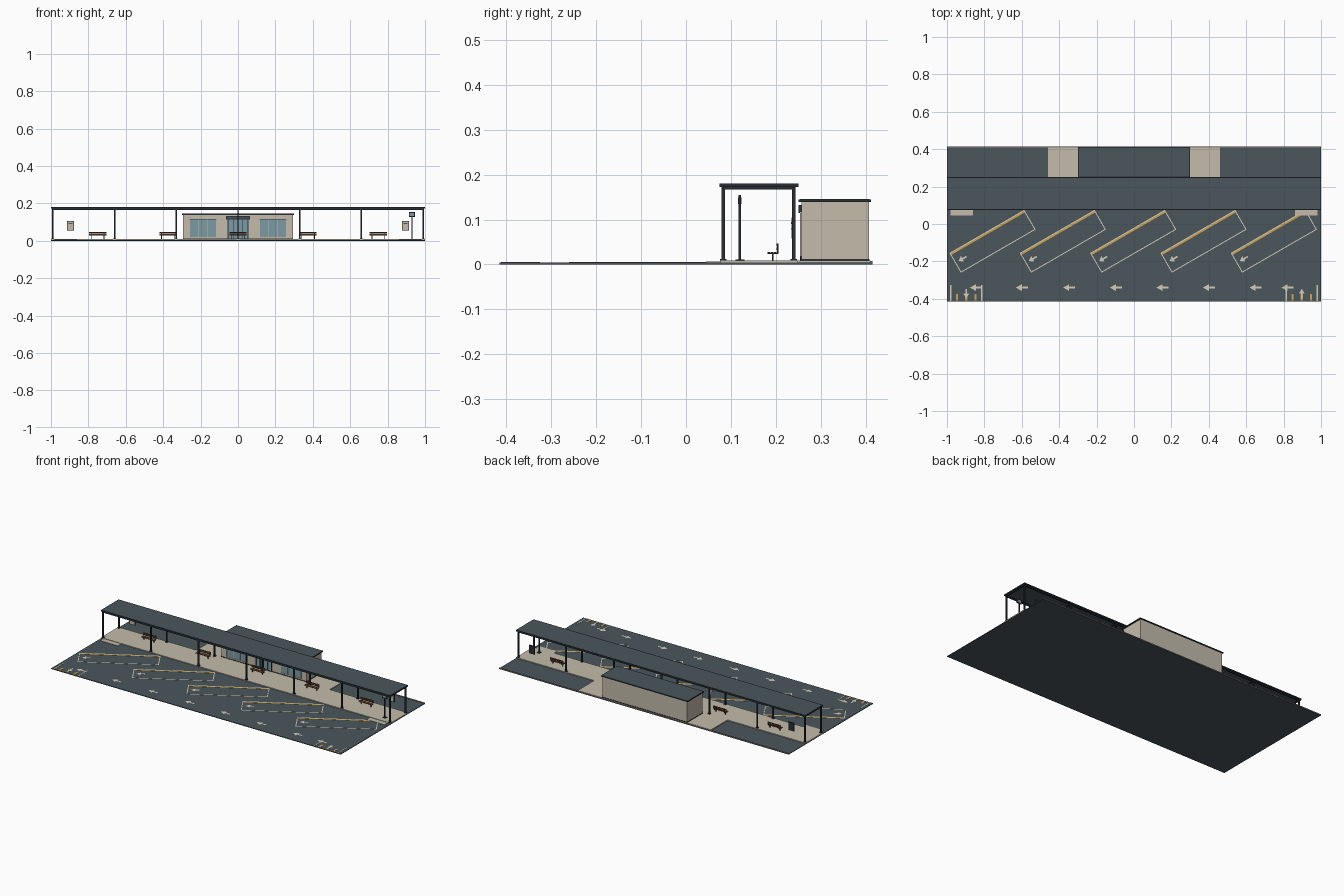
import bpy, bmesh
from math import radians, cos, sin, pi
from mathutils import Matrix, Vector

cube = bpy.data.objects.get("Cube")
if cube:
    bpy.data.objects.remove(cube, do_unlink=True)


def material(name, r, g, b):
    m = bpy.data.materials.new(name)
    m.use_nodes = True
    m.diffuse_color = (r, g, b, 1)
    m.node_tree.nodes["Principled BSDF"].inputs["Base Color"].default_value = (r, g, b, 1)
    return m


slate = material("slate grey", .07, .093, .105)
dark = material("dark metal", .02, .028, .034)
beige = material("warm concrete", .55, .5, .41)
kerb = material("taupe kerb", .27, .22, .18)
paint = material("line paint", .66, .61, .5)
yellow = material("yellow paint", .65, .37, .07)
glass = material("blue glass", .2, .33, .37)
wood = material("brown wood", .17, .07, .033)


def build(name, mat, boxes):
    """One object from boxes given as (x0, x1, y0, y1, z0, z1)."""
    bm = bmesh.new()
    for x0, x1, y0, y1, z0, z1 in boxes:
        mid = Vector(((x0 + x1) / 2, (y0 + y1) / 2, (z0 + z1) / 2))
        size = Matrix.Diagonal((x1 - x0, y1 - y0, z1 - z0, 1))
        bmesh.ops.create_cube(bm, size=1, matrix=Matrix.Translation(mid) @ size)
    return finish(name, mat, bm)


def finish(name, mat, bm):
    me = bpy.data.meshes.new(name)
    bm.to_mesh(me)
    bm.free()
    me.materials.append(mat)
    ob = bpy.data.objects.new(name, me)
    bpy.context.collection.objects.link(ob)
    return ob


def frame(x0, x1, y0, y1, z0, z1, t):
    """Four bars round a flat rectangle in plan."""
    return [(x0, x1, y0, y0 + t, z0, z1), (x0, x1, y1 - t, y1, z0, z1),
            (x0, x0 + t, y0 + t, y1 - t, z0, z1), (x1 - t, x1, y0 + t, y1 - t, z0, z1)]


def upright(x0, x1, y0, y1, z0, z1, t):
    """Four bars round a rectangle standing in a wall."""
    return [(x0, x1, y0, y1, z0, z0 + t), (x0, x1, y0, y1, z1 - t, z1),
            (x0, x0 + t, y0, y1, z0, z1), (x1 - t, x1, y0, y1, z0, z1)]


def arrow(name, x, y, angle, length, width):
    """Flat painted arrow whose tip points along the angle."""
    h, s = length / 2, width * .13
    shape = [(-h, -s), (0, -s), (0, -width / 2), (h, 0), (0, width / 2), (0, s), (-h, s)]
    bm = bmesh.new()
    bm.faces.new([bm.verts.new((px, py, 0)) for px, py in shape])
    ob = finish(name, paint, bm)
    ob.location = (x, y, ROAD + .0012)
    ob.rotation_euler.z = angle


ROAD, DECK = .004, .009

# Ground, platform and kerbs
build("ground", slate, [(-1, 1, -.415, .415, 0, ROAD)])
build("platform", beige, [(-1, 1, .077, .248, ROAD, DECK),
                          (-.46, .46, .248, .41, ROAD, DECK)])
build("rear_kerb", kerb, [(-1, 1, .41, .415, ROAD, .008)])
build("boarding_ramps", beige, [(s * .92 - .06, s * .92 + .06, .045, .077, ROAD, .0065)
                                for s in (-1, 1)])

# Angled bus bays
LENGTH, WIDTH, T = .462, .122, .005
for i in range(5):
    x, y, z = -.987 + i * .376, -.155, ROAD + .001
    tilt = radians(30)
    outline = build("bay_outline", paint, frame(0, LENGTH, -WIDTH, 0, -.001, 0, T))
    strip = build("bay_yellow_line", yellow, [(T, LENGTH - T, -.014, -T, -.001, 0)])
    for ob in (outline, strip):
        ob.location = (x, y, z)
        ob.rotation_euler.z = tilt
    ax, ay = .045, -.062
    arrow("bay_arrow", x + ax * cos(tilt) - ay * sin(tilt),
          y + ax * sin(tilt) + ay * cos(tilt), tilt + pi, .05, .035)

# Lane arrows
for x in (-.845, -.6, -.347, -.097, .152, .4, .65, .82):
    arrow("lane_arrow", x, -.34, pi, .064, .036)

# Entrance and exit markings
for side, turn in ((-1, -pi / 2), (1, pi / 2)):
    c = side * .897
    build("gate_lines", paint, [(c + k * .083 - .003, c + k * .083 + .003, -.412, -.325,
                                 ROAD, ROAD + .001) for k in (-1, 1)])
    build("gate_bars", yellow, [(c + k * .05 - .006, c + k * .05 + .006, -.41, -.375,
                                 ROAD, ROAD + .001) for k in (-1, 0, 1)])
    arrow("gate_arrow", c, -.372, turn, .05, .032)

# Long canopy with dark edging, beams and columns
build("canopy_roof", slate, [(-.996, .996, .079, .246, .173, .1805)])
build("canopy_edging", dark, frame(-1, 1, .075, .25, .172, .18, .004))
spots = [-.99 + i * .33 for i in range(7)]
build("canopy_beams", dark,
      [(-.99, .99, y - .004, y + .004, .166, .173) for y in (.083, .24)]
      + [(x - .004, x + .004, .083, .24, .167, .173) for x in spots])
build("canopy_columns", dark,
      [(x - w, x + w, y - w, y + w, DECK, top)
       for x in spots for y in (.083, .24) for w, top in ((.004, .17), (.007, .012))])

# Station building
build("building_walls", beige, [(-.293, .293, .257, .407, DECK, .14)])
build("building_plinth", dark, frame(-.295, .295, .255, .409, DECK, .012, .003))
build("building_roof", slate, [(-.297, .297, .254, .409, .139, .1455)])
build("building_roof_edging", dark, frame(-.3, .3, .251, .412, .139, .145, .003))

# Windows and entrance
for side in (-1, 1):
    c = side * .187
    build("window_glass", glass, [(c - .07, c + .07, .255, .258, .02, .115)])
    build("window_frame", beige, upright(c - .072, c + .072, .2535, .258, .018, .118, .003)
          + [(c + k * .023 - .0015, c + k * .023 + .0015, .2535, .258, .02, .115)
             for k in (-1, 1)])
build("window_heads", dark, [(s * .187 - .072, s * .187 + .072, .253, .258, .115, .118)
                             for s in (-1, 1)])
build("door_glass", glass, [(-.052, .052, .255, .258, DECK, .118)])
build("door_frame", dark, upright(-.055, .055, .2535, .258, DECK, .12, .003)
      + [(x - .0015, x + .0015, .2535, .258, DECK, .118) for x in (-.026, 0, .026)])
build("entrance_board", dark, [(-.065, .065, .251, .258, .115, .132)])
build("entrance_board_face", slate, [(-.06, .06, .2505, .252, .119, .128)])

# Benches
for x in (-.75, -.375, 0, .375, .75):
    build("bench_slats", wood,
          [(x - .046, x + .046, y, y + .006, .025, .028) for y in (.182, .189, .196)]
          + [(x - .046, x + .046, .201, .204, z, z + .006) for z in (.032, .041)])
    legs = []
    for s in (x - .034, x + .034):
        legs += [(s - .002, s + .002, .191, .195, DECK, .025),
                 (s - .002, s + .002, .182, .204, .023, .025),
                 (s - .002, s + .002, .203, .206, .023, .047)]
    build("bench_frame", dark, legs)

# Notice boards at both ends
for x in (-.895, .895):
    build("notice_board", dark, [(x - .019, x + .019, .236, .241, .055, .107)])
    build("notice_sheet", beige, [(x - .016, x + .016, .2345, .2365, .058, .104)])
    build("notice_panels", slate, [(x - .011, x + .011, .234, .235, .09, .095),
                                   (x - .011, x + .002, .234, .235, .078, .08)])

# Stop post with sign
build("stop_post", dark, [(.927, .933, .117, .123, DECK, .155),
                          (.92, .94, .11, .13, DECK, .011)])
build("stop_sign", dark, [(.914, .946, .117, .123, .128, .155)])
build("stop_sign_face", glass, [(.918, .942, .1162, .1238, .134, .149)])
